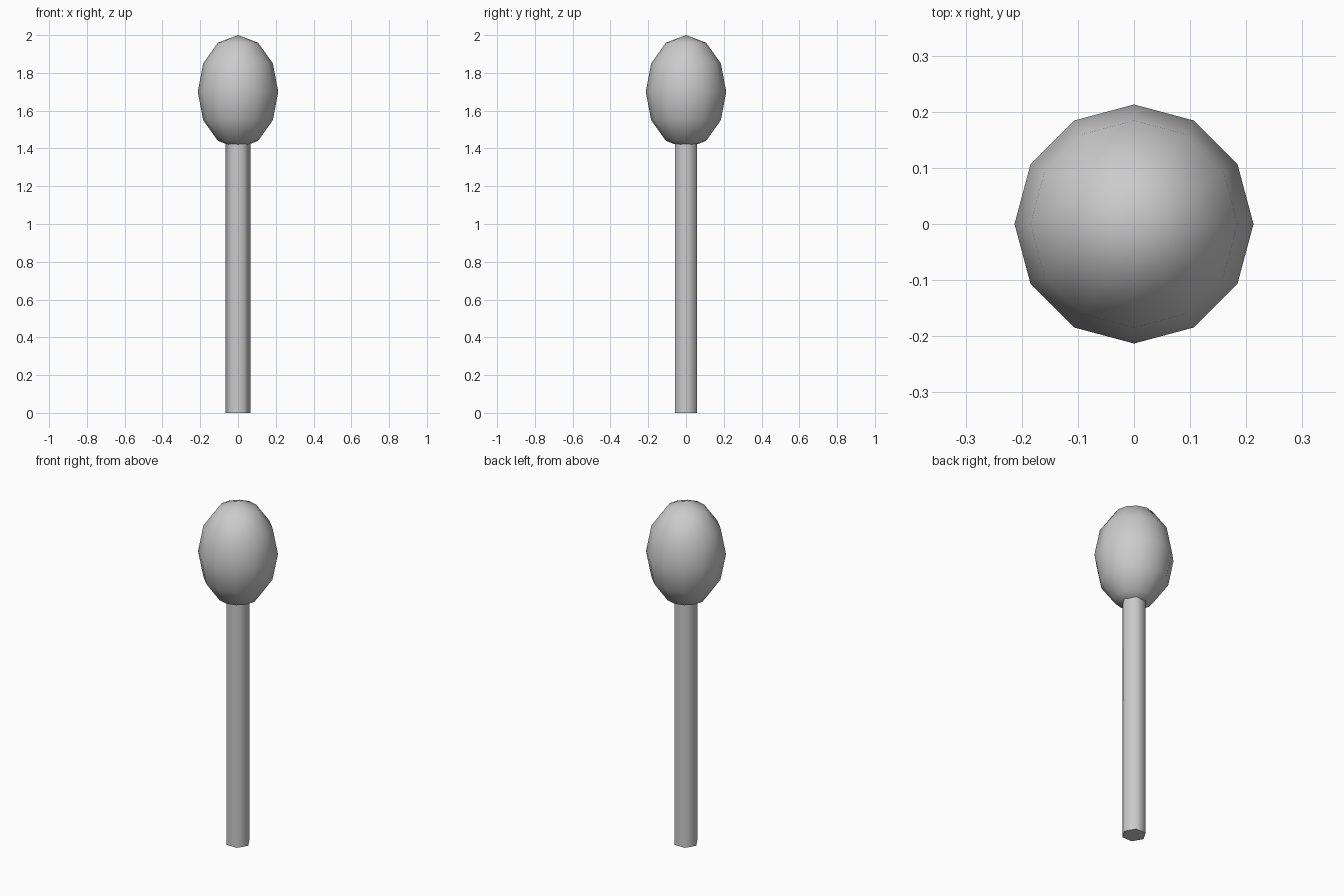
import bpy
import math

if "Cube" in bpy.data.objects:
    bpy.data.objects.remove(bpy.data.objects["Cube"])

HEAD_CENTRE = 1.70
STICK_TOP = 1.44


def finish(name, angle):
    obj = bpy.context.object
    obj.name = name
    bpy.ops.object.transform_apply(location=False, rotation=True, scale=True)
    bpy.ops.object.shade_smooth_by_angle(angle=math.radians(angle))


# Hexagonal stick, corners on the x axis
bpy.ops.mesh.primitive_cylinder_add(vertices=6, radius=0.066, depth=STICK_TOP,
                                    location=(0, 0, STICK_TOP / 2),
                                    rotation=(0, 0, math.radians(30)))
finish("stick", 65)

# Egg-shaped head, stretched upwards
bpy.ops.mesh.primitive_uv_sphere_add(segments=12, ring_count=6, radius=1,
                                     location=(0, 0, HEAD_CENTRE))
bpy.context.object.scale = (0.213, 0.213, 0.30)
finish("head", 80)
